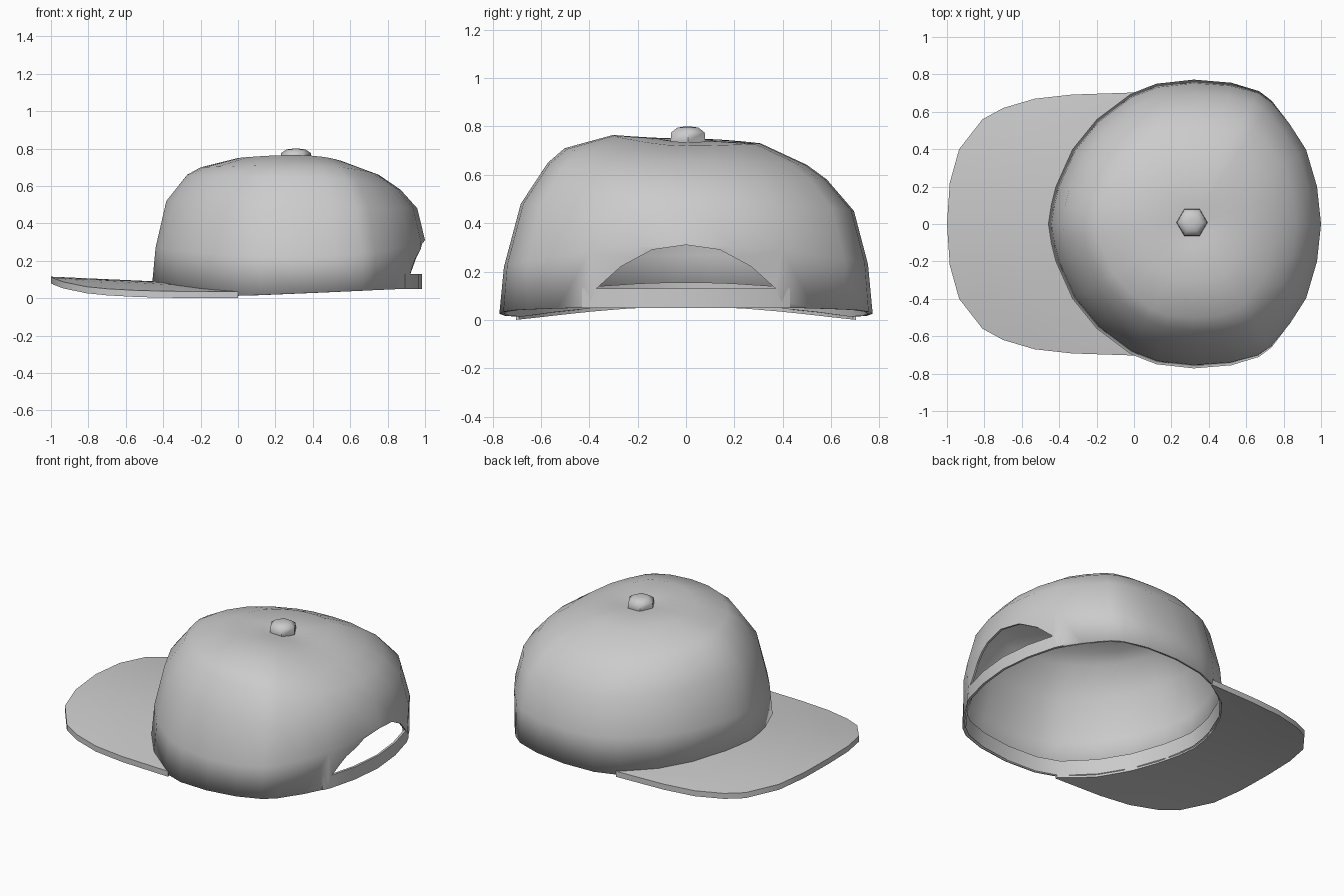
import bpy, bmesh, math

if "Cube" in bpy.data.objects:
    bpy.data.objects.remove(bpy.data.objects["Cube"])

CX = 0.31  # crown centre line
# half plan of the crown from front centre round to back centre (x, y)
HALF = [(-.46, 0), (-.445, .1), (-.42, .2), (-.33, .4), (-.2, .56), (-.02, .695), (.12, .75), (.32, .772),
        (.52, .757), (.67, .715), (.74, .665), (.84, .54), (.925, .4), (.98, .2), (1.0, 0)]
PLAN = HALF + [(x, -y) for x, y in HALF[-2:0:-1]]
# crown profiles from rim to top: (fraction of plan radius, z)
FRONT = [(1, .07), (.975, .27), (.90, .52), (.755, .66), (.66, .70), (.40, .75), (.15, .75), (.03, .735)]
BACK = [(.97, .05), (1, .31), (.94, .48), (.81, .58), (.64, .66), (.40, .72), (.15, .735), (.03, .73)]
NEAR = [(1, .03), (.975, .22), (.885, .48), (.74, .65), (.65, .71), (.39, .765), (.15, .75), (.03, .735)]
FAR = [(1, .03), (.975, .23), (.90, .45), (.755, .58), (.65, .64), (.40, .73), (.15, .74), (.03, .735)]


def loft(name, rows, across=False, along=False, cap_start=False, cap_end=False, angle=40):
    """Skin rows of points; across closes each row, along joins last row to first."""
    bm = bmesh.new()
    v = [[bm.verts.new(p) for p in r] for r in rows]
    n, m = len(v), len(v[0])
    for i in range(n if along else n - 1):
        for j in range(m if across else m - 1):
            a, b, k = v[i], v[(i + 1) % n], (j + 1) % m
            bm.faces.new((a[j], a[k], b[k], b[j]))
    if cap_start:
        bm.faces.new(v[0])
    if cap_end:
        bm.faces.new(v[-1])
    bmesh.ops.recalc_face_normals(bm, faces=bm.faces)
    me = bpy.data.meshes.new(name)
    bm.to_mesh(me)
    bm.free()
    ob = bpy.data.objects.new(name, me)
    bpy.context.collection.objects.link(ob)
    if angle:
        bpy.ops.object.select_all(action='DESELECT')
        ob.select_set(True)
        bpy.context.view_layer.objects.active = ob
        bpy.ops.object.shade_smooth_by_angle(angle=math.radians(angle))
    return ob


def rim(x, y):
    return .065 - .053 * (y / .705) ** 2 if x < 0 else .012 + .042 * x


def crown_point(x, y, i, scale=1):
    a = math.atan2(y, x - CX)
    c, s = math.cos(a), math.sin(a)
    lengthways = FRONT if c < 0 else BACK
    side = FAR if s > 0 else NEAR
    f, z = (lengthways[i][k] * c * c + side[i][k] * s * s for k in (0, 1))
    f *= scale
    px, py = CX + (x - CX) * f, y * f
    return (px, py, rim(x, y) if i == 0 else z)


# crown: six rings closing under the button, with an arched opening at the back
crown = loft("crown", [[crown_point(x, y, i) for x, y in PLAN] for i in range(len(FRONT))],
             across=True, cap_end=True, angle=50)
sol = crown.modifiers.new("thickness", 'SOLIDIFY')
sol.thickness = .012
sol.offset = -1

arch = [(.43, -.1), (.41, .04), (.37, .13), (.27, .22), (.14, .29), (0, .31)]
arch = arch + [(-y, z) for y, z in arch[-2::-1]]
cutter = loft("arch_cutter", [[(x, y, z) for y, z in arch] for x in (.6, 1.2)],
              across=True, cap_start=True, cap_end=True, angle=0)
cutter.hide_render = True
cutter.display_type = 'WIRE'
cut = crown.modifiers.new("arch", 'BOOLEAN')
cut.operation = 'DIFFERENCE'
cut.solver = 'EXACT'
cut.object = cutter

# sweatband inside the rim, open at the back arch
band_plan = [p for p in PLAN[15:] + PLAN[:14] if not (p[0] > .9 and abs(p[1]) < .3)]
band = []
for x, y in band_plan:
    b, t = crown_point(x, y, 0, .975), crown_point(x, y, 0, .962)
    band.append([b, (t[0], t[1], t[2] + .09)])
loft("sweatband", band)

# adjuster strap across the opening
strap = []
for x, y in [(.895, .43), (.918, .38), (.965, .2), (.985, 0), (.965, -.2), (.918, -.38), (.895, -.43)]:
    strap.append([(x, y, .05), (x, y, .13), (x - .014, y * .985, .13), (x - .014, y * .985, .05)])
loft("strap", strap, across=True, cap_start=True, cap_end=True)


# brim: arched across its width, inner edge tucked under the crown
def brim_z(x, y):
    return .035 + (.08 - .045 * (x + 1)) * (1 - (y / .705) ** 2)


OUTER = [(-1, 0), (-.985, .22), (-.935, .4), (-.81, .56), (-.7, .62), (-.53, .67), (-.33, .692), (0, .703)]
INNER = [(-.45, 0), (-.432, .12), (-.39, .25), (-.32, .39), (-.26, .47), (-.19, .555), (-.12, .61), (0, .69)]
half = []
for o, q in zip(OUTER, INNER):
    top = [(q[0] + (o[0] - q[0]) * t, q[1] + (o[1] - q[1]) * t) for t in (0, .33, .67, 1)]
    half.append([(x, y, brim_z(x, y)) for x, y in top] +
                [(x, y, brim_z(x, y) - .035) for x, y in reversed(top)])
mirrored = [[(x, -y, z) for x, y, z in r] for r in half[:0:-1]]
loft("brim", mirrored + half, across=True, cap_start=True, cap_end=True)

# hexagonal top button
loft("button", [[(CX + r * math.cos(k * math.pi / 3), .008 + r * math.sin(k * math.pi / 3), z) for k in range(6)]
                for r, z in ((.075, .715), (.083, .74), (.08, .775), (.05, .795), (.02, .799))],
     across=True, cap_start=True, cap_end=True, angle=50)
